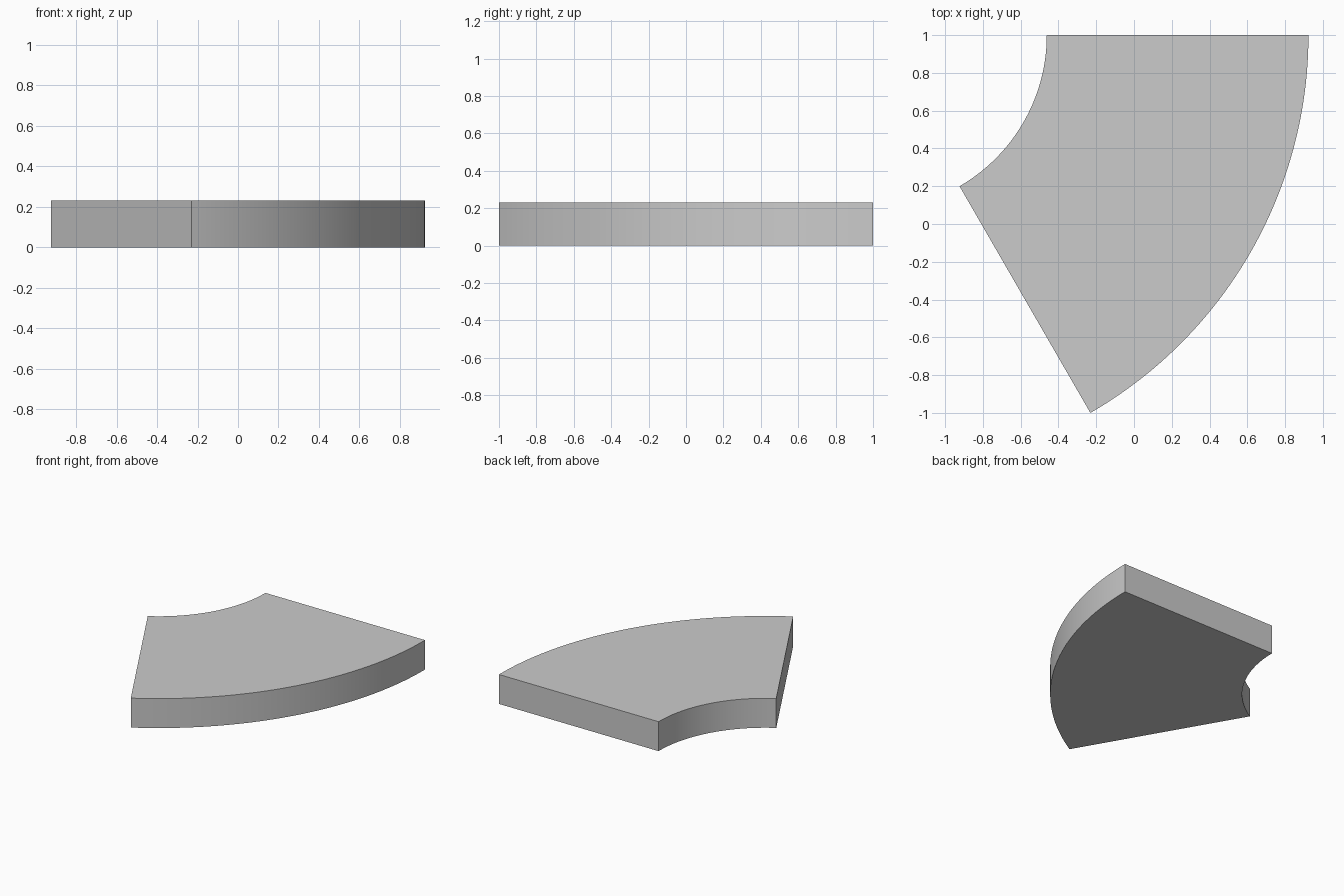
import bpy, bmesh, math

if "Cube" in bpy.data.objects:
    bpy.data.objects.remove(bpy.data.objects["Cube"])

OUTER = 2 / math.sin(math.radians(60))   # outer radius, gives a depth of 2
INNER = OUTER * 0.4
HEIGHT = OUTER * 0.1
SWEEP = math.radians(60)
SEGMENTS = 48
CENTRE = (-OUTER * 0.6, 1.0)


def arc(radius):
    """Points along one edge of the curved slab, from its slanted end to its straight end."""
    angles = [-SWEEP + SWEEP * i / SEGMENTS for i in range(SEGMENTS + 1)]
    return [(CENTRE[0] + radius * math.cos(a), CENTRE[1] + radius * math.sin(a), 0)
            for a in angles]


# Curved slab: outer arc and inner arc joined into one outline, extruded upwards
bm = bmesh.new()
outline = arc(OUTER) + arc(INNER)[::-1]
base = bm.faces.new([bm.verts.new(p) for p in outline])
result = bmesh.ops.extrude_face_region(bm, geom=[base], use_keep_orig=True)
top_verts = [v for v in result["geom"] if isinstance(v, bmesh.types.BMVert)]
bmesh.ops.translate(bm, vec=(0, 0, HEIGHT), verts=top_verts)
bmesh.ops.recalc_face_normals(bm, faces=bm.faces)

mesh = bpy.data.meshes.new("curved_slab")
bm.to_mesh(mesh)
bm.free()
slab = bpy.data.objects.new("curved_slab", mesh)
bpy.context.collection.objects.link(slab)

# Smooth curved walls, sharp rims and ends
bpy.context.view_layer.objects.active = slab
slab.select_set(True)
bpy.ops.object.shade_smooth_by_angle(angle=math.radians(30))
